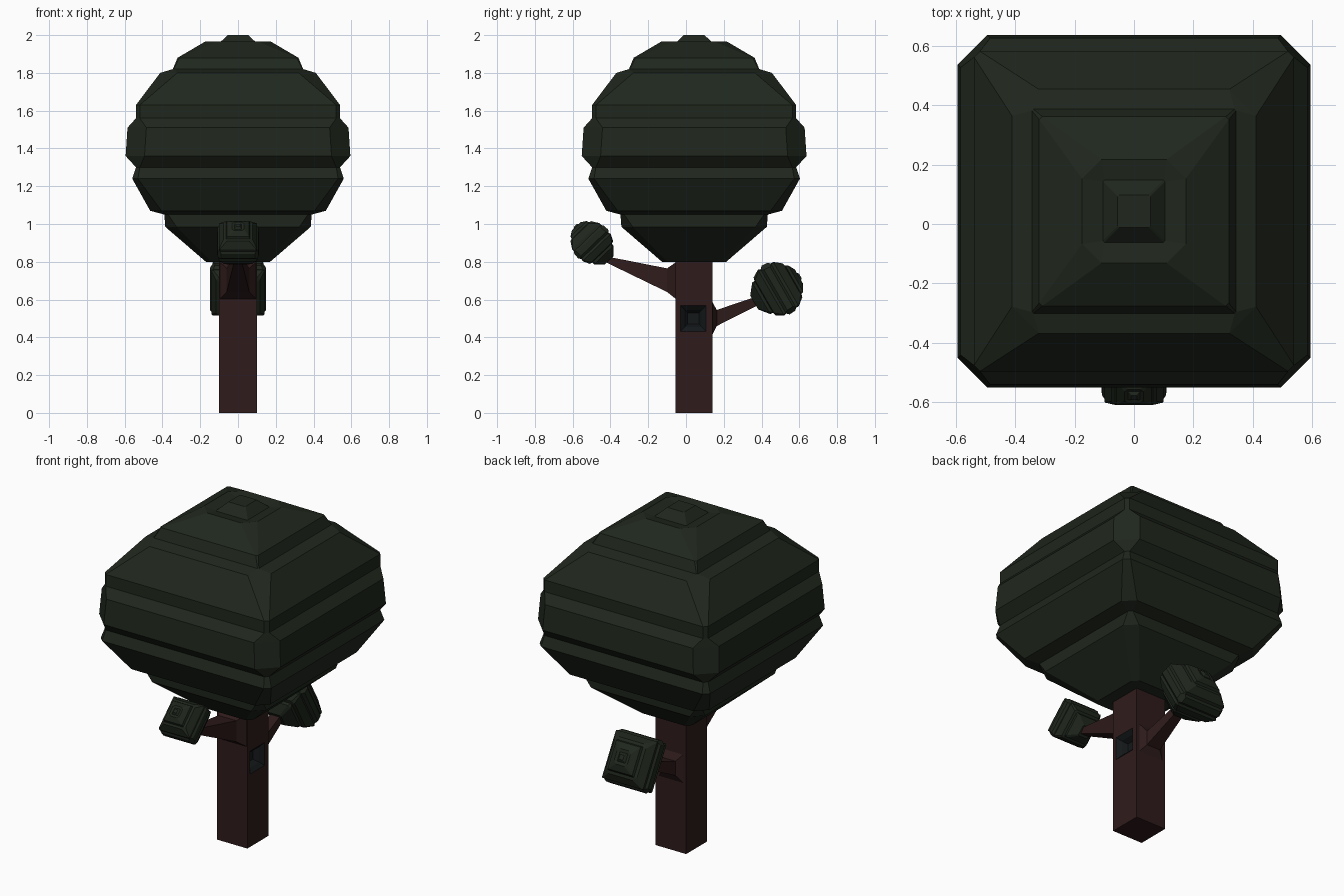
import bpy, bmesh
from math import radians
from mathutils import Matrix, Vector

if "Cube" in bpy.data.objects:
    bpy.data.objects.remove(bpy.data.objects["Cube"])


def material(name, rgb):
    m = bpy.data.materials.new(name)
    m.diffuse_color = (*rgb, 1)
    m.use_nodes = True
    m.node_tree.nodes["Principled BSDF"].inputs["Base Color"].default_value = m.diffuse_color
    return m


LEAF = material("leaf_green", (0.014, 0.020, 0.012))
BARK = material("bark_brown", (0.028, 0.011, 0.011))
DARK = material("hollow_dark", (0.007, 0.009, 0.010))
CY = 0.043  # trunk and crown axis in y


def finish(bm, name, *mats):
    bmesh.ops.recalc_face_normals(bm, faces=bm.faces)
    me = bpy.data.meshes.new(name)
    bm.to_mesh(me)
    bm.free()
    for m in mats:
        me.materials.append(m)
    ob = bpy.data.objects.new(name, me)
    bpy.context.collection.objects.link(ob)
    return ob


def loft(bm, rings):
    loops = [[bm.verts.new(p) for p in r] for r in rings]
    n = len(loops[0])
    for a, b in zip(loops, loops[1:]):
        for i in range(n):
            j = (i + 1) % n
            bm.faces.new((a[i], a[j], b[j], b[i]))
    bm.faces.new(loops[0])
    bm.faces.new(loops[-1])


# Foliage profile: half width, height, corner chamfer
FOLIAGE = [(.17, .80, .03), (.385, .985, .06), (.39, 1.05, .02), (.465, 1.07, .06),
           (.56, 1.24, .03), (.54, 1.30, .02), (.595, 1.36, .10), (.585, 1.51, .10),
           (.54, 1.56, .02), (.54, 1.63, .02), (.412, 1.80, .09), (.345, 1.82, .005),
           (.32, 1.88, .01), (.175, 1.965, .065), (.105, 1.952, .005), (.055, 2.0, .005)]


def foliage(name, matrix):
    rings = []
    for h, z, c in FOLIAGE:
        k = h - c
        pts = [(h, -k), (h, k), (k, h), (-k, h), (-h, k), (-h, -k), (-k, -h), (k, -h)]
        rings.append([matrix @ Vector((x, y, z - 1.4)) for x, y in pts])
    bm = bmesh.new()
    loft(bm, rings)
    return finish(bm, name, LEAF)


def place(loc, tilt, width, height):
    return (Matrix.Translation(loc) @ Matrix.Rotation(radians(tilt), 4, 'X')
            @ Matrix.Diagonal((width, width, height, 1)))


foliage("crown", Matrix.Translation((0, CY, 1.4)))
foliage("front_leaf_cluster", place((0, -.497, .90), 44, .185, .215))
foliage("back_leaf_cluster", place((0, .483, .655), -60, .25, .235))

# Trunk with a square hollow sunk into its right side
bm = bmesh.new()
bmesh.ops.create_cube(bm, size=1, matrix=Matrix.Translation((0, CY, .405))
                      @ Matrix.Diagonal((.2, .196, .81, 1)))
bm.normal_update()
side = max(bm.faces, key=lambda f: f.calc_center_median().x)
for half, depth in ((.068, 0), (.045, .02), (.03, .05)):
    bmesh.ops.inset_individual(bm, faces=[side], thickness=.01)
    mid = side.calc_center_median()
    for v in side.verts:
        sy = 1 if v.co.y > mid.y else -1
        sz = 1 if v.co.z > mid.z else -1
        v.co = (.1 - depth, .038 + sy * half, .50 + sz * half)
for f in bm.faces:
    c = f.calc_center_median()
    if .43 < c.z < .57 and c.x > .03 and all(.42 < v.co.z < .58 for v in f.verts):
        f.material_index = 1
finish(bm, "trunk", BARK, DARK)


# Branches: each station is y, bottom z, top z, half width
def branch(name, stations):
    bm = bmesh.new()
    loft(bm, [[(-w, y, lo), (w, y, lo), (w, y, hi), (-w, y, hi)]
              for y, lo, hi, w in stations])
    return finish(bm, name, BARK)


branch("front_branch", [(-.05, .60, .80, .098), (-.10, .64, .765, .06), (-.43, .80, .83, .02)])
branch("back_branch", [(.135, .405, .595, .09), (.163, .46, .545, .045), (.40, .58, .625, .025)])
